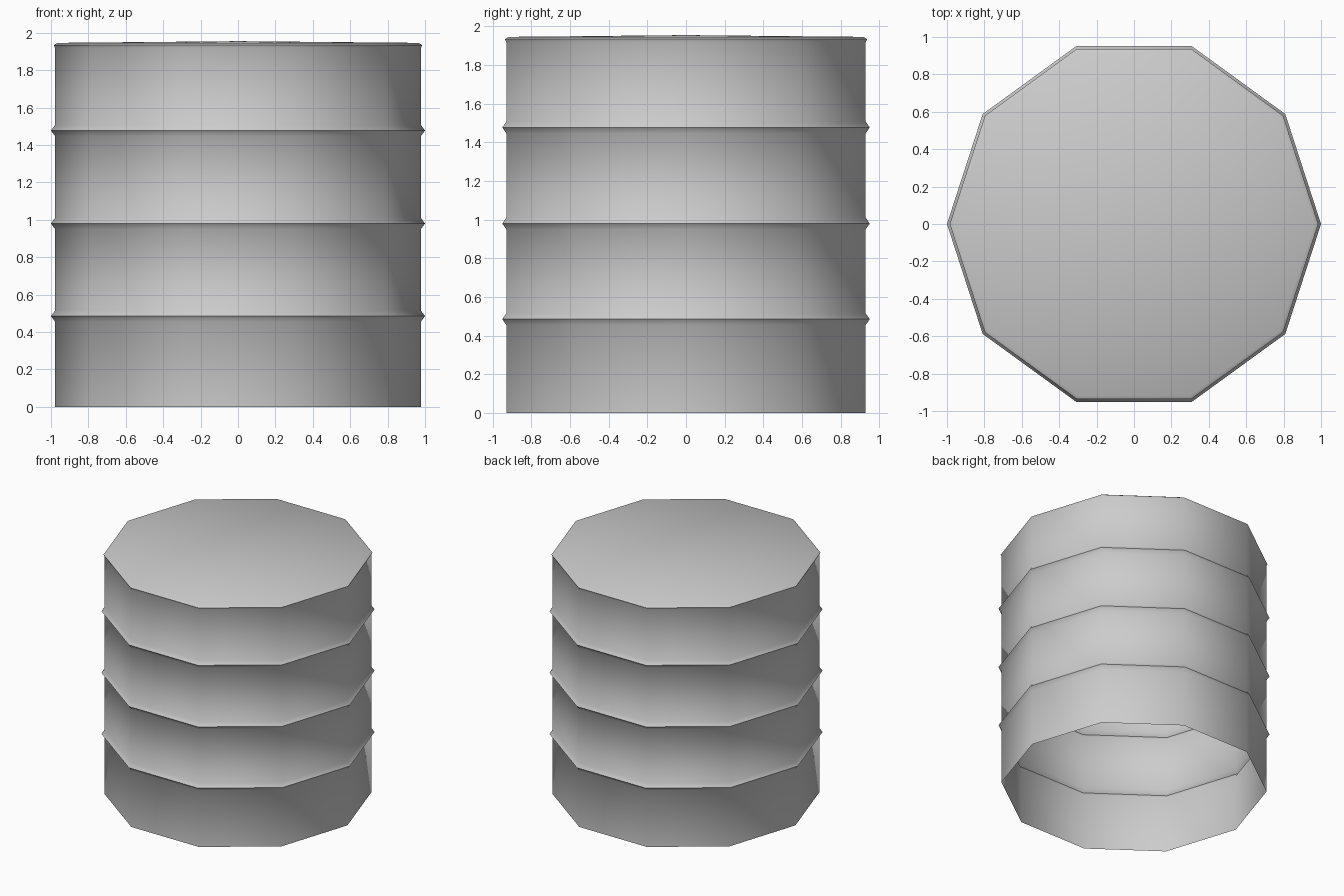
import bpy, bmesh
from math import cos, sin, pi, radians

if "Cube" in bpy.data.objects:
    bpy.data.objects.remove(bpy.data.objects["Cube"])

SIDES = 10

# wall profile (radius, z): open bottom edge, three hoops, rolled top rim
profile = [(0.978, 0.0)]
for z in (0.485, 0.98, 1.477):
    profile += [(0.978, z - 0.03), (1.0, z), (0.978, z + 0.03)]
profile += [(0.978, 1.918), (0.985, 1.934), (0.965, 1.946)]

bm = bmesh.new()
rings = [[bm.verts.new((r * cos(2 * pi * i / SIDES), r * sin(2 * pi * i / SIDES), z))
          for i in range(SIDES)] for r, z in profile]
for lo, hi in zip(rings, rings[1:]):
    for i in range(SIDES):
        j = (i + 1) % SIDES
        bm.faces.new((lo[i], lo[j], hi[j], hi[i]))

# lid, very slightly raised in the middle
centre = bm.verts.new((0, 0, 1.955))
for i in range(SIDES):
    bm.faces.new((rings[-1][i], rings[-1][(i + 1) % SIDES], centre))

mesh = bpy.data.meshes.new("barrel")
bm.to_mesh(mesh)
bm.free()
barrel = bpy.data.objects.new("barrel", mesh)
bpy.context.collection.objects.link(barrel)
bpy.context.view_layer.objects.active = barrel
barrel.select_set(True)
bpy.ops.object.shade_smooth_by_angle(angle=radians(40))
